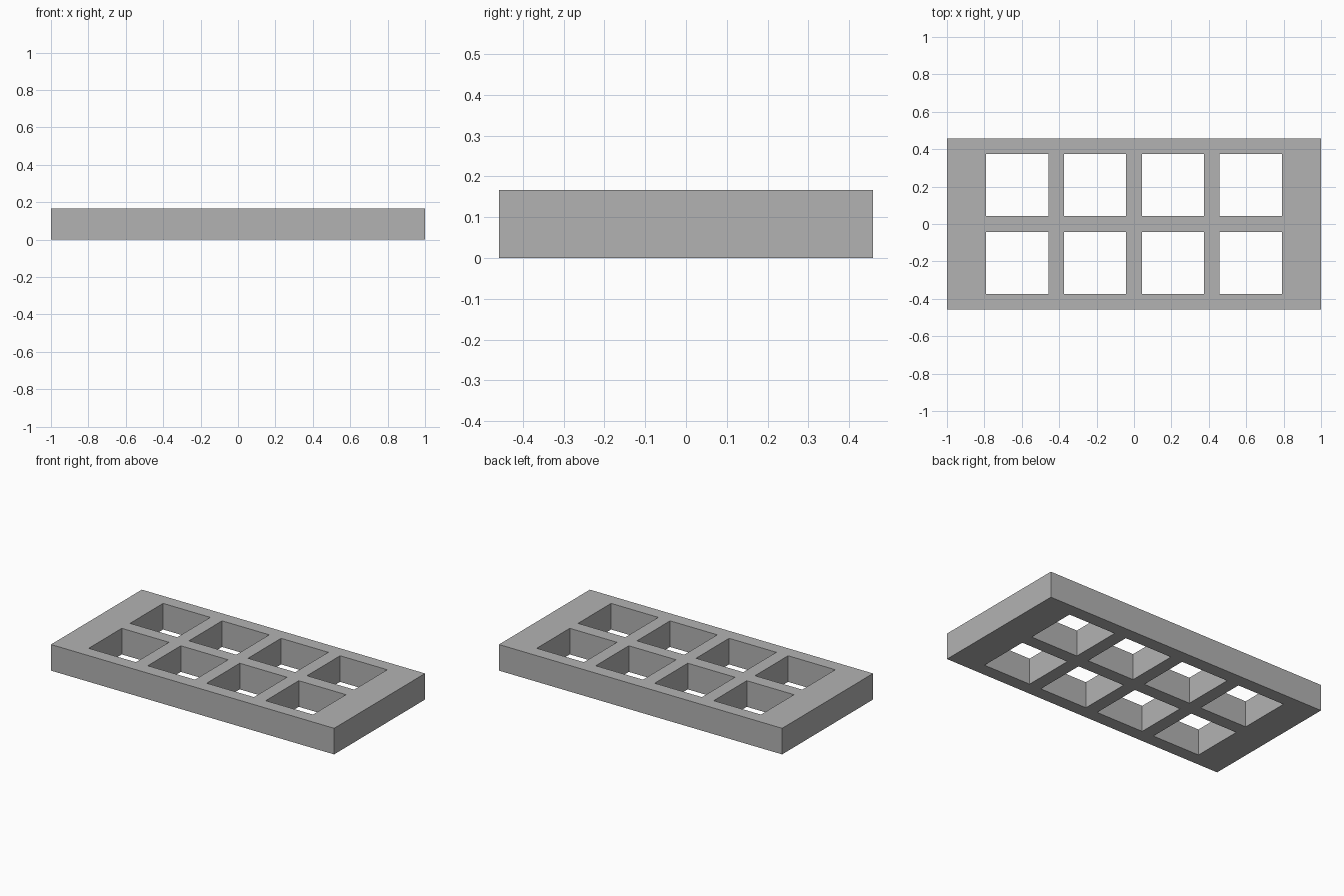
import bpy
import bmesh

cube = bpy.data.objects.get("Cube")
if cube:
    bpy.data.objects.remove(cube, do_unlink=True)

# Everything sits on a module of 1/24
U = 1 / 24
HEIGHT = 4 * U
half_x = [1, 9, 11, 19, 24]
half_y = [1, 9, 11]


def mirrored(values):
    return [-v * U for v in reversed(values)] + [v * U for v in values]


xs, ys = mirrored(half_x), mirrored(half_y)

# Plain grey
grey = bpy.data.materials.new("grey")
grey.use_nodes = True
colour = (0.45, 0.45, 0.45, 1)
grey.diffuse_color = colour
grey.node_tree.nodes["Principled BSDF"].inputs["Base Color"].default_value = colour

# Flat lattice: every odd row and column crossing is an opening
bm = bmesh.new()
verts = [[bm.verts.new((x, y, 0)) for y in ys] for x in xs]
for i in range(len(xs) - 1):
    for j in range(len(ys) - 1):
        if i % 2 and j % 2:
            continue
        bm.faces.new((verts[i][j], verts[i + 1][j],
                      verts[i + 1][j + 1], verts[i][j + 1]))

# Raise the lattice into a solid block
raised = bmesh.ops.extrude_face_region(bm, geom=bm.faces[:], use_keep_orig=True)["geom"]
top = [g for g in raised if isinstance(g, bmesh.types.BMVert)]
bmesh.ops.translate(bm, verts=top, vec=(0, 0, HEIGHT))
bmesh.ops.recalc_face_normals(bm, faces=bm.faces[:])

mesh = bpy.data.meshes.new("perforated_block")
bm.to_mesh(mesh)
bm.free()
mesh.materials.append(grey)
block = bpy.data.objects.new("perforated_block", mesh)
bpy.context.collection.objects.link(block)
